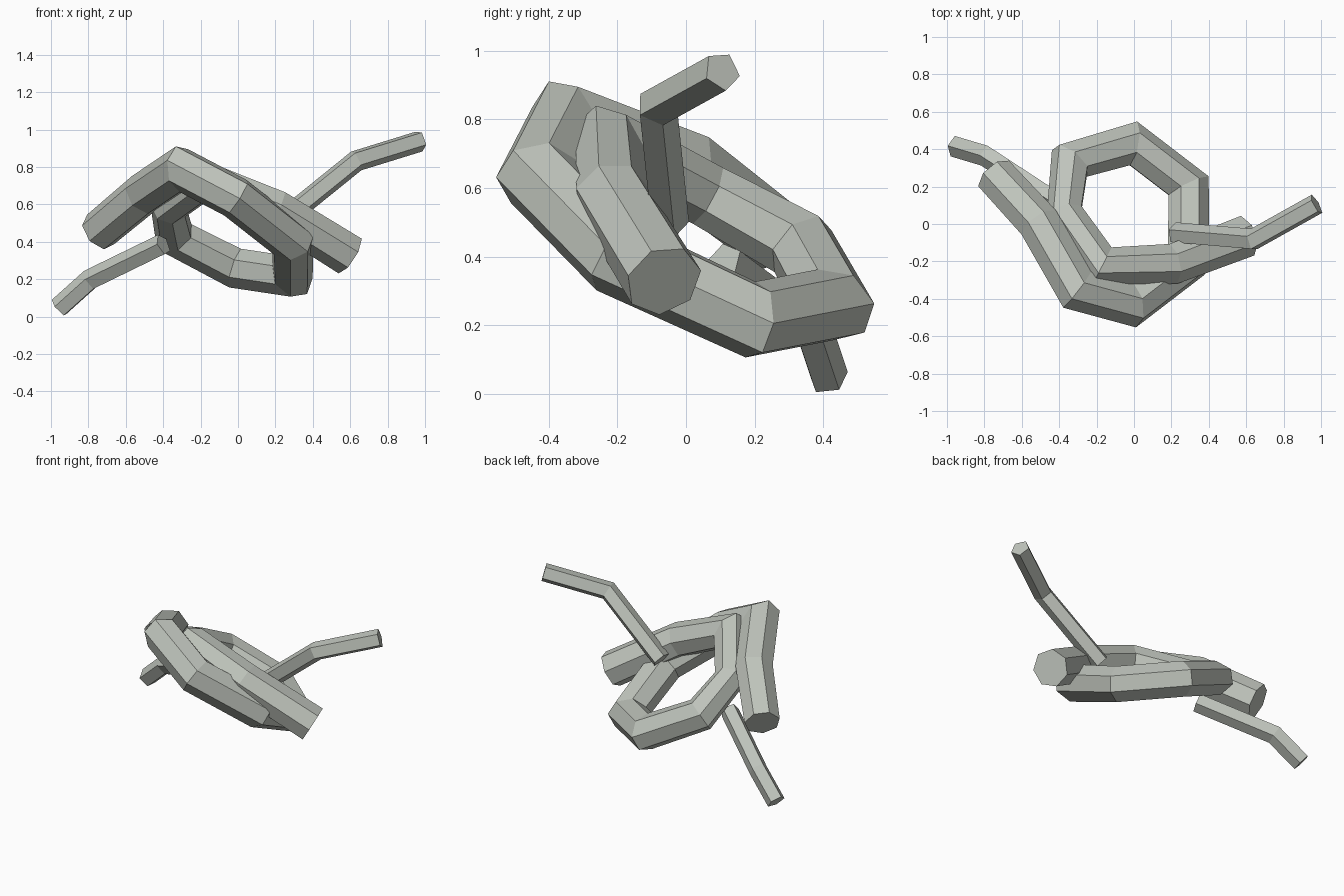
import bpy, bmesh, math
from mathutils import Vector

if "Cube" in bpy.data.objects:
    bpy.data.objects.remove(bpy.data.objects["Cube"])

grey = bpy.data.materials.new("stone grey")
grey.diffuse_color = (0.52, 0.55, 0.50, 1)
grey.use_nodes = True
grey.node_tree.nodes["Principled BSDF"].inputs["Base Color"].default_value = grey.diffuse_color


def tube(name, pts, radii, sides, twist=0.0):
    """Faceted, capped tube with mitred joints along a path."""
    pts = [Vector(p) for p in pts]
    dirs = [(b - a).normalized() for a, b in zip(pts, pts[1:])]
    bm = bmesh.new()
    side = dirs[0].cross(Vector((0, 0, 1))).normalized()
    rings = []
    for i, p in enumerate(pts):
        d0, d1 = dirs[max(i - 1, 0)], dirs[min(i, len(dirs) - 1)]
        if i > 0 and i < len(pts) - 1:
            n = (d0 + d1).normalized()
        else:
            n = d0
        up = side.cross(d0).normalized()
        ring = []
        for k in range(sides):
            a = twist + math.tau * k / sides
            off = (side * math.cos(a) + up * math.sin(a)) * radii[i]
            # slide along the incoming segment onto the joint plane
            off -= d0 * (off.dot(n) / d0.dot(n))
            ring.append(bm.verts.new(p + off))
        rings.append(ring)
        # carry the frame round the bend
        side = d0.rotation_difference(d1) @ side
    for r0, r1 in zip(rings, rings[1:]):
        for k in range(sides):
            j = (k + 1) % sides
            bm.faces.new((r0[k], r0[j], r1[j], r1[k]))
    bm.faces.new(rings[0])
    bm.faces.new(rings[-1])
    bmesh.ops.recalc_face_normals(bm, faces=bm.faces)
    me = bpy.data.meshes.new(name)
    bm.to_mesh(me)
    bm.free()
    me.materials.append(grey)
    ob = bpy.data.objects.new(name, me)
    bpy.context.collection.objects.link(ob)
    return ob


# thick rope: right end, round the loop, over the front, to the left end
loop = [
    (0.595, -0.065, 0.33), (0.20, -0.215, 0.575), (-0.17, -0.225, 0.73),
    (-0.37, 0.06, 0.58), (-0.34, 0.335, 0.43), (-0.01, 0.43, 0.26),
    (0.29, 0.20, 0.215), (0.29, -0.20, 0.40), (-0.01, -0.43, 0.635),
    (-0.305, -0.35, 0.79), (-0.505, 0.00, 0.655), (-0.745, 0.26, 0.455),
]
tube("knotted_rope", loop,
     [.115, .11, .10, .095, .105, .11, .11, .115, .115, .115, .115, .11], 7, 0.3)

# thin strands leaving the knot on each side
tube("right_strand", [(0.22, -0.05, 0.50), (0.635, -0.085, 0.835), (0.975, 0.105, 0.94)],
     [.059] * 3, 5, 0.6)
tube("left_strand", [(-0.40, 0.11, 0.385), (-0.79, 0.365, 0.195), (-0.957, 0.415, 0.045)],
     [.059] * 3, 5, 0.6)
